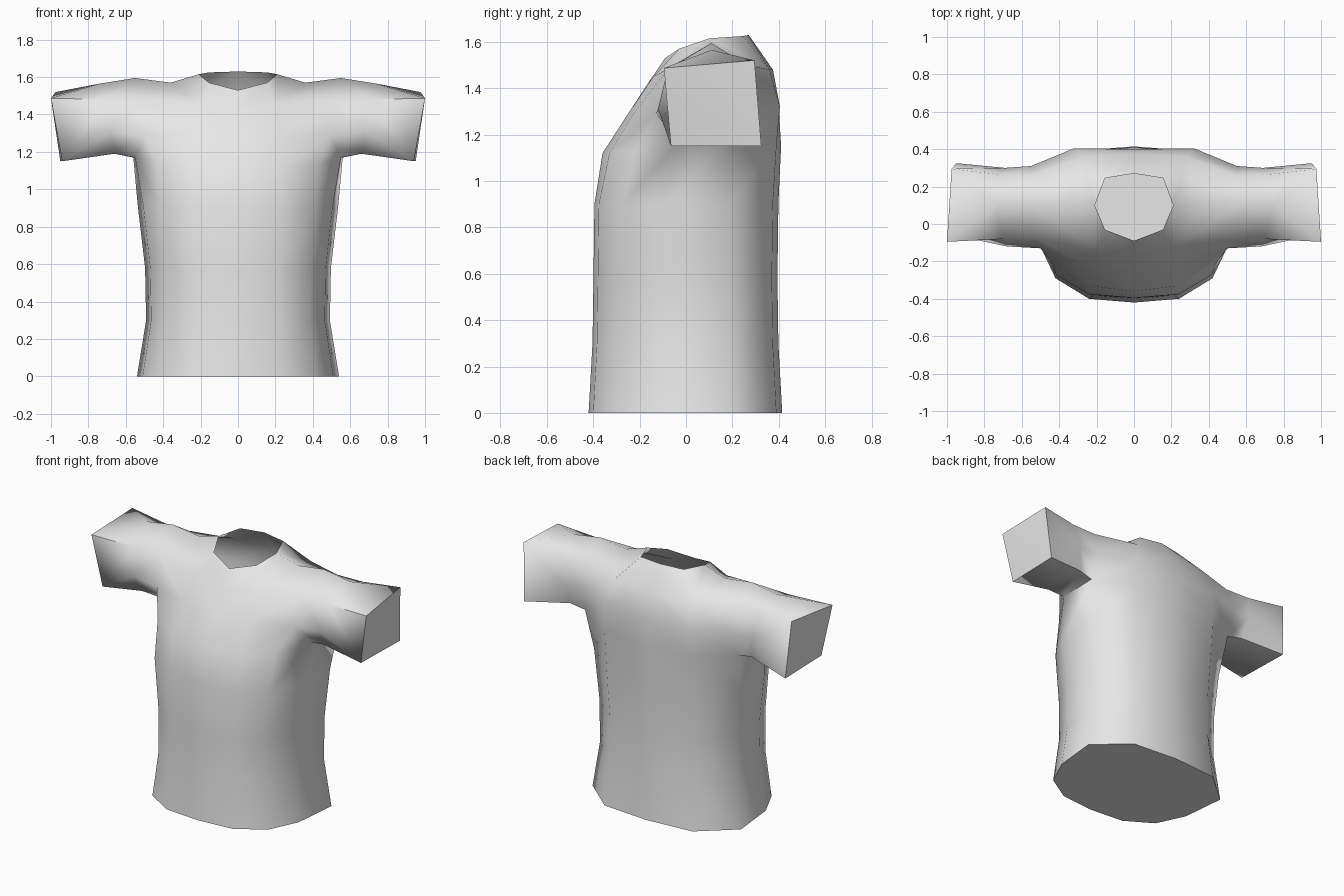
import bpy
import bmesh
import math

default_cube = bpy.data.objects.get("Cube")
if default_cube:
    bpy.data.objects.remove(default_cube, do_unlink=True)

# Plain cloth colour
cloth = bpy.data.materials.new("grey cloth")
cloth.use_nodes = True
cloth.diffuse_color = (0.8, 0.8, 0.8, 1)
cloth.node_tree.nodes["Principled BSDF"].inputs["Base Color"].default_value = (0.8, 0.8, 0.8, 1)

bm = bmesh.new()


def vert(x, y, z):
    return bm.verts.new((x, y, z))


def face(*corners):
    return bm.faces.new(corners)


def strip(lower, upper):
    """Join two rows of equal length with quads."""
    for i in range(len(lower) - 1):
        face(lower[i], lower[i + 1], upper[i + 1], upper[i])


# Half torso: hem outline from front centre round to back centre
outline = [(0, -0.42), (0.24, -0.4), (0.42, -0.29), (0.51, -0.1),
           (0.54, 0.2), (0.32, 0.39), (0, 0.415)]
# Height, width, front depth and back depth of each ring
levels = [(0, 1, 1, 1), (0.3, 0.91, 0.96, 0.96), (0.58, 0.92, 0.95, 0.95),
          (0.9, 0.99, 0.94, 0.96)]
rings = [[vert(x * wide, y * (front if y < 0 else back), z) for x, y in outline]
         for z, wide, front, back in levels]

# Chest ring rises to the armpit at the side
armpit_front = vert(0.55, -0.03, 1.17)
armpit_back = vert(0.56, 0.25, 1.17)
chest = [vert(0, -0.36, 1.12), vert(0.24, -0.33, 1.12), vert(0.43, -0.22, 1.13),
         armpit_front, armpit_back, vert(0.32, 0.39, 1.15), vert(0, 0.41, 1.15)]
rings.append(chest)
for lower, upper in zip(rings, rings[1:]):
    strip(lower, upper)
hem = face(*rings[0])

# Upper chest and upper back, ending at the armhole
front_low = [vert(0, -0.25, 1.29), vert(0.24, -0.22, 1.3), vert(0.5, -0.13, 1.29)]
front_high = [vert(0, -0.165, 1.42), vert(0.2, -0.14, 1.45), vert(0.52, -0.08, 1.48)]
back_low = [vert(0.55, 0.31, 1.33), vert(0.32, 0.405, 1.32), vert(0, 0.4, 1.32)]
back_high = [vert(0.54, 0.26, 1.5), vert(0.28, 0.36, 1.48), vert(0, 0.375, 1.48)]
strip(chest[:3], front_low)
strip(front_low, front_high)
strip(chest[4:], back_low)
strip(back_low, back_high)
face(chest[2], armpit_front, front_low[2])

# Open neckline and shoulder
neck = [vert(0, -0.09, 1.53), vert(0.155, -0.03, 1.57), vert(0.21, 0.1, 1.615),
        vert(0.155, 0.245, 1.625), vert(0, 0.27, 1.63)]
shoulder_dip = vert(0.36, 0.11, 1.57)
shoulder_top = vert(0.55, 0.11, 1.595)
strip(front_high[:2], neck[:2])
strip(back_high[1:], neck[3:])
face(front_high[1], shoulder_dip, neck[2], neck[1])
face(back_high[1], neck[3], neck[2], shoulder_dip)
face(front_high[1], front_high[2], shoulder_top, shoulder_dip)
face(back_high[0], back_high[1], shoulder_dip, shoulder_top)

# Sleeve: armhole loop, middle loop, then a four-cornered closed cuff
armhole = [armpit_front, armpit_back, back_low[0], back_high[0],
           shoulder_top, front_high[2], front_low[2]]
middle = [vert(0.66, -0.05, 1.19), vert(0.66, 0.26, 1.19), vert(0.69, 0.3, 1.33),
          vert(0.72, 0.265, 1.5), vert(0.74, 0.11, 1.565), vert(0.7, -0.08, 1.48),
          vert(0.68, -0.12, 1.31)]
strip(armhole + armhole[:1], middle + middle[:1])
bottom_front, bottom_back = vert(0.94, -0.065, 1.15), vert(0.95, 0.325, 1.15)
top_back, top_front = vert(0.975, 0.295, 1.52), vert(1, -0.095, 1.487)
cuff = [bottom_front, bottom_back, bottom_back, top_back, top_back, top_front, bottom_front]
for i in range(len(middle)):
    j = (i + 1) % len(middle)
    corners = [middle[i], middle[j], cuff[j], cuff[i]]
    face(*dict.fromkeys(corners))
face(bottom_front, bottom_back, top_front)
face(bottom_back, top_back, top_front)

# Point all faces outward
bmesh.ops.recalc_face_normals(bm, faces=bm.faces)
hem.normal_update()
if hem.normal.z > 0:
    bmesh.ops.reverse_faces(bm, faces=bm.faces)

mesh = bpy.data.meshes.new("shirt")
bm.to_mesh(mesh)
bm.free()
mesh.materials.append(cloth)
shirt = bpy.data.objects.new("shirt", mesh)
bpy.context.collection.objects.link(shirt)

# Smooth cloth with crisp hem and cuffs, mirrored to the other side
bpy.ops.object.select_all(action="DESELECT")
shirt.select_set(True)
bpy.context.view_layer.objects.active = shirt
bpy.ops.object.shade_smooth_by_angle(angle=math.radians(62))
mirror = shirt.modifiers.new("other_half", "MIRROR")
mirror.use_axis[0] = True
mirror.use_clip = True
